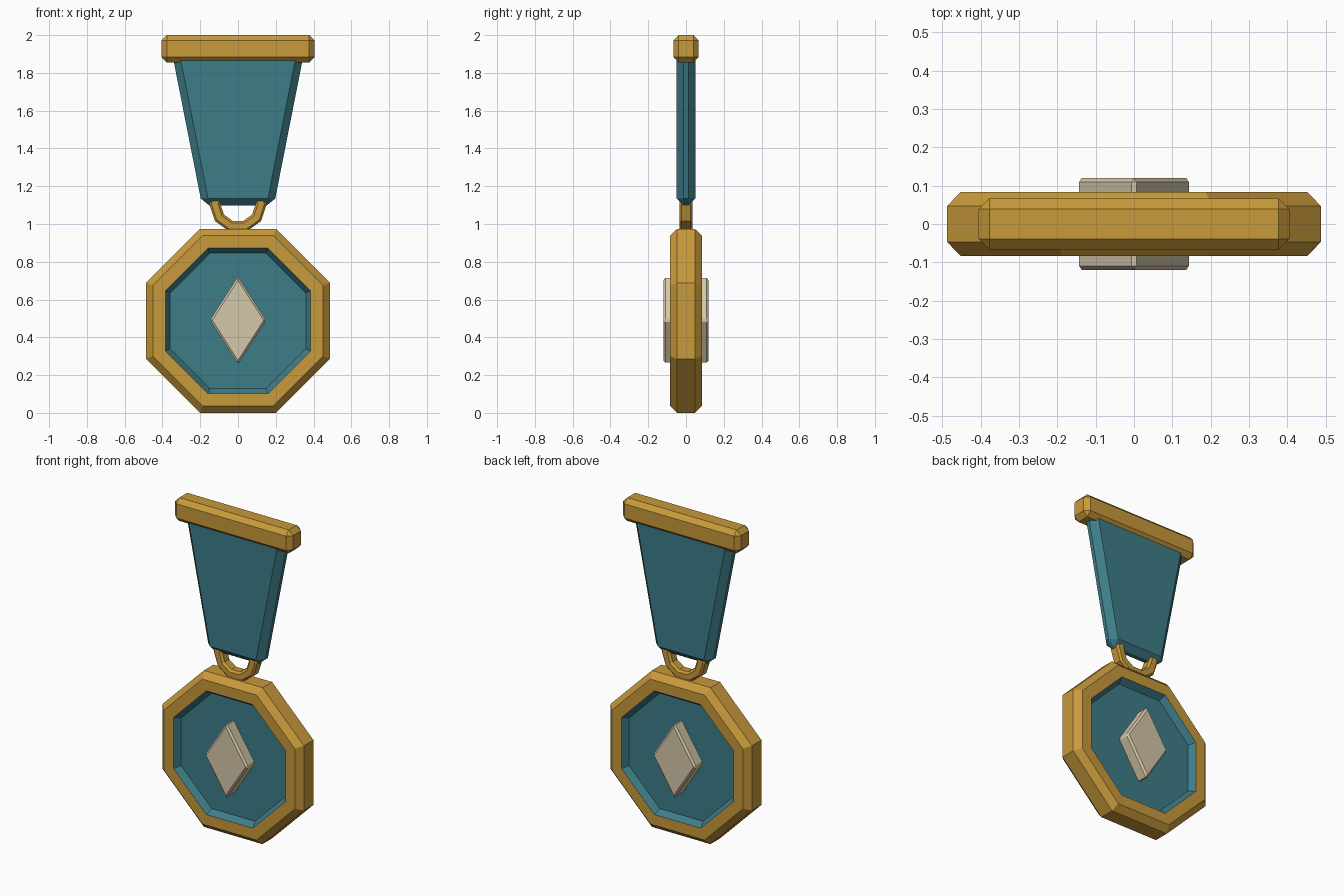
import bpy, bmesh, math

if "Cube" in bpy.data.objects:
    bpy.data.objects.remove(bpy.data.objects["Cube"])


def material(name, rgb):
    m = bpy.data.materials.new(name)
    m.diffuse_color = (*rgb, 1.0)
    m.use_nodes = True
    m.node_tree.nodes["Principled BSDF"].inputs["Base Color"].default_value = m.diffuse_color
    return m


gold = material("gold", (0.58, 0.32, 0.044))
teal = material("teal", (0.048, 0.205, 0.25))
pale = material("pale_stone", (0.66, 0.57, 0.40))


def finish(bm, name, *mats):
    bmesh.ops.recalc_face_normals(bm, faces=bm.faces)
    me = bpy.data.meshes.new(name)
    bm.to_mesh(me)
    bm.free()
    for m in mats:
        me.materials.append(m)
    ob = bpy.data.objects.new(name, me)
    bpy.context.collection.objects.link(ob)
    return ob


def bevelled_prism(name, outline, depth, bevel, mat):
    """Outline in x,z thickened to +-depth in y, every edge chamfered."""
    bm = bmesh.new()
    front = [bm.verts.new((x, -depth, z)) for x, z in outline]
    back = [bm.verts.new((x, depth, z)) for x, z in outline]
    bm.faces.new(front)
    bm.faces.new(back[::-1])
    n = len(outline)
    for i in range(n):
        j = (i + 1) % n
        bm.faces.new((front[i], back[i], back[j], front[j]))
    bmesh.ops.recalc_face_normals(bm, faces=bm.faces)
    bmesh.ops.bevel(bm, geom=bm.edges[:], offset=bevel, segments=1,
                    affect='EDGES', clamp_overlap=True)
    return finish(bm, name, mat)


def lathe(profile, sides, centre_z, closed):
    """Polygonal rings about the y axis; profile is (apothem, y)."""
    bm = bmesh.new()
    rings = []
    for r, y in profile:
        r /= math.cos(math.pi / sides)
        angles = [-math.pi / 2 + (k + 0.5) * math.tau / sides for k in range(sides)]
        rings.append([bm.verts.new((r * math.cos(a), y, centre_z + r * math.sin(a)))
                      for a in angles])
    count = len(rings)
    for i in range(count if closed else count - 1):
        a, b = rings[i], rings[(i + 1) % count]
        for k in range(sides):
            m = (k + 1) % sides
            bm.faces.new((a[k], a[m], b[m], b[k]))
    if not closed:
        bm.faces.new(rings[0])
        bm.faces.new(rings[-1][::-1])
    return bm


# Octagonal medallion: gold rim, teal recess on both sides
CZ = 0.487
half = [(0.359, -0.046), (0.385, -0.084), (0.451, -0.084), (0.487, -0.047)]
bm = lathe(half + [(r, -y) for r, y in reversed(half)], 8, CZ, False)
limit = 0.39 / math.cos(math.pi / 8)
for f in bm.faces:
    if max(math.hypot(v.co.x, v.co.z - CZ) for v in f.verts) < limit:
        f.material_index = 1
finish(bm, "medallion", gold, teal)

# Diamond emblem standing out of both faces
bevelled_prism("diamond_emblem",
               [(0, 0.257), (0.149, 0.49), (0, 0.723), (-0.149, 0.49)],
               0.12, 0.011, pale)

# Link between medallion and ribbon
link = [(0.088, -0.022), (0.1, -0.035), (0.133, -0.035), (0.144, -0.024)]
bm = lathe(link + [(r, -y) for r, y in reversed(link)], 10, 1.105, True)
finish(bm, "hanging_link", gold)

# Tapered ribbon
bevelled_prism("ribbon",
               [(-0.19, 1.098), (0.19, 1.098), (0.352, 1.92), (-0.352, 1.92)],
               0.05, 0.038, teal)

# Top bar
bevelled_prism("top_bar",
               [(-0.405, 1.855), (0.405, 1.855), (0.405, 2.0), (-0.405, 2.0)],
               0.067, 0.028, gold)
